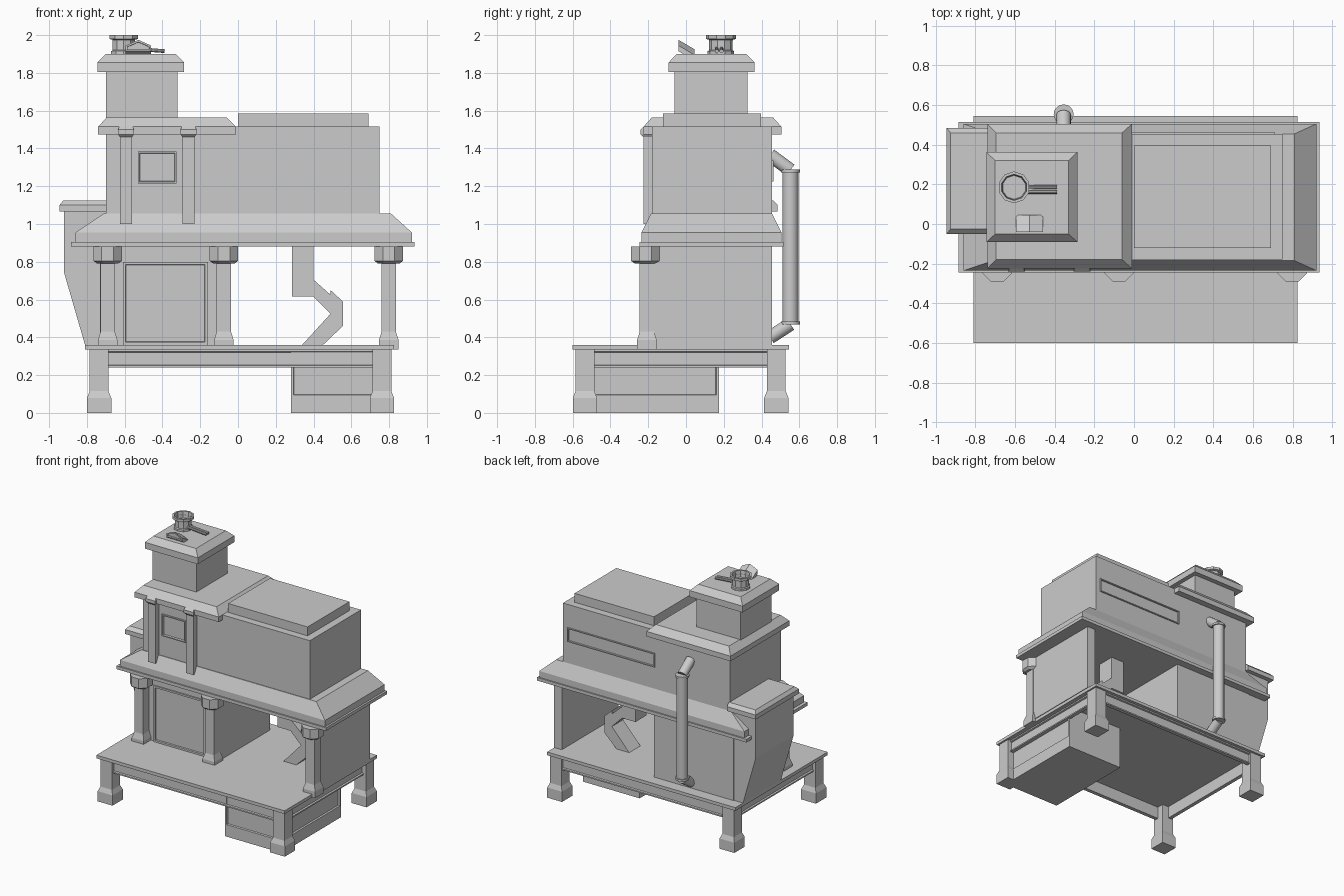
import bpy, bmesh, math
from mathutils import Vector

if "Cube" in bpy.data.objects:
    bpy.data.objects.remove(bpy.data.objects["Cube"])


def finish(name, bm):
    bmesh.ops.recalc_face_normals(bm, faces=bm.faces[:])
    me = bpy.data.meshes.new(name)
    bm.to_mesh(me)
    bm.free()
    ob = bpy.data.objects.new(name, me)
    bpy.context.collection.objects.link(ob)
    return ob


def loft(name, rings, insets=(), margin=0.02, depth=0.012):
    """Stack of rectangles (x0, x1, y0, y1, z); chosen faces get a sunken panel."""
    bm = bmesh.new()
    loops = [[bm.verts.new(c) for c in ((a, c0, z), (b, c0, z), (b, d, z), (a, d, z))]
             for a, b, c0, d, z in rings]
    bm.faces.new(loops[0])
    bm.faces.new(loops[-1])
    for p, q in zip(loops, loops[1:]):
        for i in range(4):
            j = (i + 1) % 4
            bm.faces.new((p[i], p[j], q[j], q[i]))
    bmesh.ops.recalc_face_normals(bm, faces=bm.faces[:])
    for n in insets:
        bm.normal_update()
        f = max(bm.faces, key=lambda f: (round(f.normal.dot(Vector(n)), 3), f.calc_area()))
        bmesh.ops.inset_region(bm, faces=[f], thickness=margin, depth=0)
        bmesh.ops.inset_region(bm, faces=[f], thickness=0.005, depth=-depth)
    return finish(name, bm)


def box(name, x0, x1, y0, y1, z0, z1, **kw):
    return loft(name, [(x0, x1, y0, y1, z0), (x0, x1, y0, y1, z1)], **kw)


def square(cx, cy, r, z):
    return (cx - r, cx + r, cy - r, cy + r, z)


def lathe(name, cx, cy, profile, n):
    bm = bmesh.new()
    loops = [[bm.verts.new((cx + r * math.cos(2 * math.pi * (i + .5) / n),
                            cy + r * math.sin(2 * math.pi * (i + .5) / n), z))
              for i in range(n)] for r, z in profile]
    bm.faces.new(loops[0])
    bm.faces.new(loops[-1])
    for p, q in zip(loops, loops[1:]):
        for i in range(n):
            j = (i + 1) % n
            bm.faces.new((p[i], p[j], q[j], q[i]))
    return finish(name, bm)


def prism(name, pts, y0, y1, drop=0.0, inset=False):
    """Extrude an xz outline along y, optionally sliding down."""
    bm = bmesh.new()
    f = bm.faces.new([bm.verts.new((x, y0, z)) for x, z in pts])
    ext = bmesh.ops.extrude_face_region(bm, geom=[f], use_keep_orig=True)
    vs = [v for v in ext['geom'] if isinstance(v, bmesh.types.BMVert)]
    bmesh.ops.translate(bm, verts=vs, vec=(0, y1 - y0, -drop))
    bmesh.ops.recalc_face_normals(bm, faces=bm.faces[:])
    if inset:
        bm.normal_update()
        f = min(bm.faces, key=lambda f: f.normal.y)
        bmesh.ops.inset_region(bm, faces=[f], thickness=0.012, depth=0)
        bmesh.ops.inset_region(bm, faces=[f], thickness=0.001, depth=-0.015)
    return finish(name, bm)


def tube(name, a, b, r, n=20):
    a, b = Vector(a), Vector(b)
    bpy.ops.mesh.primitive_cylinder_add(vertices=n, radius=r, depth=(b - a).length,
                                        location=(a + b) / 2)
    ob = bpy.context.object
    ob.name = name
    ob.rotation_euler = (b - a).to_track_quat('Z', 'Y').to_euler()
    bpy.ops.object.shade_smooth_by_angle()
    return ob


FRONT, BACK, LEFT, RIGHT = (0, -1, 0), (0, 1, 0), (-1, 0, 0), (1, 0, 0)

# Raised deck with legs and panelled rails
box("deck", -.81, .825, -.6, .545, .335, .36)
for cx in (-.735, .762):
    for cy in (-.535, .478):
        loft("deck_leg", [square(cx, cy, r, z) for r, z in
                          ((.064, 0), (.064, .08), (.05, .115), (.05, .335))])
box("front_rail", -.70, .73, -.57, -.54, .24, .335, insets=[FRONT], margin=.015)
box("back_rail", -.70, .73, .49, .52, .24, .335, insets=[BACK], margin=.015)
box("left_rail", -.77, -.74, -.5, .45, .24, .335, insets=[LEFT], margin=.015)
box("right_rail", .76, .79, -.5, .45, .24, .335, insets=[RIGHT], margin=.015)

# Collection bin under the deck
box("bin_base", .28, .772, -.56, .175, 0, .08)
box("bin", .28, .772, -.56, .175, .08, .335, insets=[FRONT, RIGHT])
box("bin_catch", .48, .58, .175, .225, .3, .335)

# Lower cabinet and side wall
box("lower_cabinet", -.73, -.04, -.17, .455, .36, .88)
box("cabinet_door", -.61, -.16, -.18, -.165, .36, .80, insets=[FRONT])
box("side_wall", .76, .83, -.17, .455, .36, .88)

# Front pillars with faceted capitals
for cx in (-.69, -.075, .798):
    loft("pillar", [square(cx, -.207, r, z) for r, z in
                    ((.052, .335), (.052, .385), (.038, .43), (.038, .82))])
    lathe("pillar_capital", cx, -.215, [(.06, .79), (.082, .805), (.082, .88)], 8)

# Cranked chute in the open bay
prism("chute", [(.285, .89), (.285, .615), (.40, .615), (.49, .525), (.335, .355),
                (.445, .355), (.555, .46), (.555, .59), (.49, .65), (.49, .625),
                (.40, .705), (.40, .89)], .08, .22)

# Sloped hood between the storeys
box("hood_lip", -.885, .935, -.245, .515, .88, .905)
loft("hood", [(-.86, .92, -.235, .505, .905), (-.86, .92, -.235, .505, .955),
              (-.71, .81, -.185, .455, 1.055)])

# Upper body with lid
box("upper_body", -.70, .75, -.18, .455, 1.05, 1.515)
box("body_lid", 0, .69, -.122, .397, 1.515, 1.585)
box("rear_slot", -.05, .71, .45, .463, 1.225, 1.335, insets=[BACK], margin=.012)
box("window", -.53, -.325, -.192, -.175, 1.215, 1.385, insets=[FRONT], margin=.012)
for cx in (-.593, -.262):
    box("pilaster", cx - .032, cx + .032, -.225, -.175, 1.0, 1.475)
    loft("pilaster_cap", [(cx - .032, cx + .032, -.225, -.17, 1.46),
                          (cx - .042, cx + .042, -.24, -.17, 1.475),
                          (cx - .042, cx + .042, -.24, -.17, 1.50),
                          (cx - .036, cx + .036, -.225, -.17, 1.515)])
loft("body_cornice", [(-.74, -.01, -.225, .505, 1.475), (-.74, -.01, -.225, .505, 1.515),
                      (-.695, -.06, -.18, .46, 1.565)])

# Tower and cap
box("tower", -.70, -.32, -.06, .325, 1.56, 1.81)
loft("tower_cap", [(-.745, -.285, -.092, .363, 1.805), (-.745, -.285, -.092, .363, 1.855),
                   (-.70, -.33, -.05, .32, 1.90)])

# Open chimney cup, twin rods and small gabled vent
lathe("chimney_cup", -.605, .185, [(.07, 1.90), (.07, 1.915), (.062, 1.92), (.062, 1.975),
                                   (.08, 1.98), (.08, 2.0), (.066, 2.0), (.06, 1.95)], 10)
for y in (.162, .188):
    tube("cup_rod", (-.55, y, 1.928), (-.388, y, 1.915), .01, 10)
prism("gabled_vent", [(-.595, 1.915), (-.46, 1.915), (-.46, 1.945), (-.527, 1.975),
                      (-.595, 1.945)], -.04, .045, .05, True)

# Side hopper
prism("hopper", [(-.70, .36), (-.81, .36), (-.92, .74), (-.92, 1.08), (-.70, 1.08)], -.02, .45)
loft("hopper_cap", [(-.945, -.695, -.05, .485, 1.065), (-.945, -.695, -.05, .485, 1.10),
                    (-.925, -.695, -.025, .46, 1.125)])

# Rear pipe with elbows and collars
px, py = -.355, .553
tube("pipe", (px, py, .47), (px, py, 1.285), .042)
tube("pipe_upper_elbow", (px, py, 1.285), (px, .445, 1.365), .036)
tube("pipe_lower_elbow", (px, py, .47), (px, .445, .40), .036)
for z in (.475, 1.28):
    tube("pipe_collar", (px, py, z - .008), (px, py, z + .008), .05)
